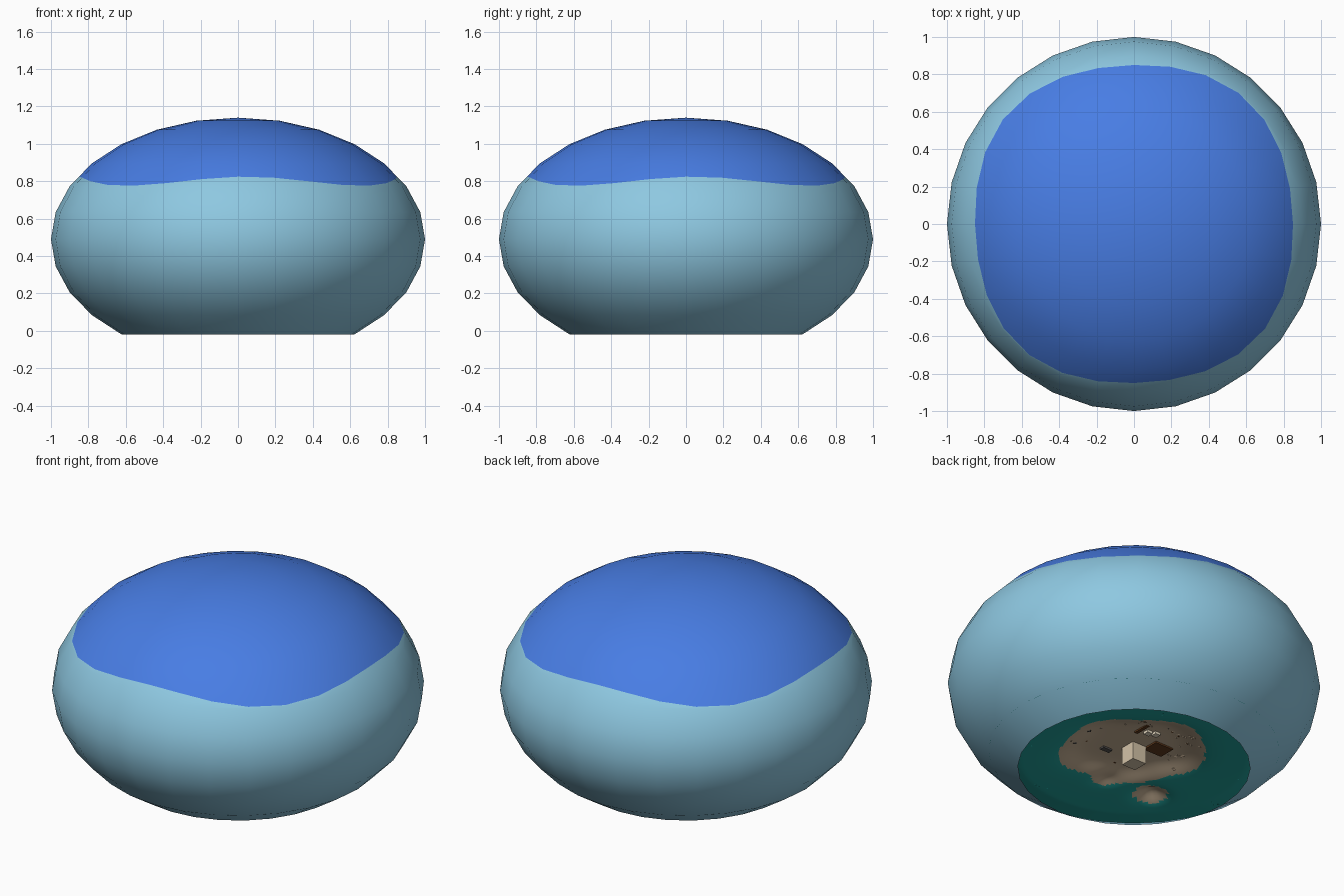
import bpy, bmesh, math, random
from mathutils import Vector

if "Cube" in bpy.data.objects:
    bpy.data.objects.remove(bpy.data.objects["Cube"])

random.seed(4)


def material(name, r, g, b):
    lin = [(c / 255 / 12.92) if c < 10 else ((c / 255 + 0.055) / 1.055) ** 2.4 for c in (r, g, b)]
    m = bpy.data.materials.new(name)
    m.diffuse_color = (*lin, 1)
    m.use_nodes = True
    m.node_tree.nodes["Principled BSDF"].inputs["Base Color"].default_value = m.diffuse_color
    return m


SKY = material("pale sky", 142, 200, 225)
BLUE = material("deep sky blue", 72, 125, 228)
SEA = material("teal sea", 33, 162, 156)
SAND = material("sand", 200, 178, 150)
STONE = material("beige stone", 212, 195, 168)
WOOD = material("dark wood", 95, 58, 28)
GREY = material("dark grey rock", 85, 82, 80)
CREAM = material("cream", 238, 225, 200)
LEAF = material("palm green", 60, 130, 60)


def finish(name, bm, mats, smooth=False):
    me = bpy.data.meshes.new(name)
    bm.to_mesh(me)
    bm.free()
    for m in mats:
        me.materials.append(m)
    for p in me.polygons:
        p.use_smooth = smooth
    ob = bpy.data.objects.new(name, me)
    bpy.context.collection.objects.link(ob)
    return ob


def box(name, x, y, z, sx, sy, sz, mat):
    bm = bmesh.new()
    bmesh.ops.create_cube(bm, size=1)
    for v in bm.verts:
        v.co = Vector((v.co.x * sx + x, v.co.y * sy + y, v.co.z * sz + z))
    return finish(name, bm, [mat])


def blob(name, x, y, z, sx, sy, sz, mat):
    bm = bmesh.new()
    bmesh.ops.create_icosphere(bm, subdivisions=1, radius=1)
    for v in bm.verts:
        v.co = Vector((v.co.x * sx + x, v.co.y * sy + y, v.co.z * sz + z))
    return finish(name, bm, [mat])


def uw(u, w):
    """diagonal ground coordinates to x, y"""
    return 0.7071 * (w - u), 0.7071 * (w + u)


# Sky dome: flattened 28-sided sphere, open below, dark cap with a wavy edge
N = 28
STEP = math.pi / 14


def dome_point(ring, a):
    e = ring * STEP
    r = math.cos(e)
    return Vector((r * math.cos(a), r * math.sin(a), 0.49 + 0.65 * math.sin(e)))


bm = bmesh.new()
rows = []
for ring in (-4, -3, -2, -1, 0, 1, 2, 2.5, 3, 4, 5, 6):
    row = []
    for j in range(N):
        a = 2 * math.pi * j / N
        if ring == 2.5:
            t = 0.03 + 0.4 * math.cos(2 * a - 0.1) ** 2
            p = dome_point(2, a).lerp(dome_point(3, a), t)
        else:
            p = dome_point(ring, a)
        row.append(bm.verts.new(p))
    rows.append(row)
for i in range(len(rows) - 1):
    for j in range(N):
        k = (j + 1) % N
        f = bm.faces.new((rows[i][j], rows[i][k], rows[i + 1][k], rows[i + 1][j]))
        f.material_index = int(i >= 7)
top = bm.verts.new((0, 0, 1.14))
for j in range(N):
    bm.faces.new((rows[-1][j], rows[-1][(j + 1) % N], top)).material_index = 1
finish("sky_dome", bm, [SKY, BLUE], True)


# Sea floor and island: polar grid raised by a height rule, sand where it is high
def bump(u, w, cu, cw, ru, rw, h):
    d = ((u - cu) / ru) ** 2 + ((w - cw) / rw) ** 2
    return h * math.exp(-1.2 * d)


def ground(x, y):
    u, w = 0.7071 * (y - x), 0.7071 * (x + y)
    r = math.hypot(x, y)
    z = 0.05 + max(0, (r - 0.62) / 0.16) * 0.035
    d = math.hypot(u / 0.425, (w - 0.04) / 0.36)
    d += 0.04 * math.sin(5 * math.atan2(w, u) + 1)
    z += 0.055 / (1 + (d / 0.82) ** 8) if d < 2 else 0
    z += bump(u, w, 0.05, -0.445, 0.085, 0.085, 0.05)
    z += bump(u, w, -0.18, -0.27, 0.07, 0.06, 0.02)
    return z


bm = bmesh.new()
COLS, RINGS = 112, 52
centre = bm.verts.new((0, 0, ground(0, 0)))
prev = None
for i in range(1, RINGS + 1):
    row = []
    for j in range(COLS):
        a = 2 * math.pi * j / COLS
        # match the straight sides of the dome rim
        m = math.cos(math.pi / N) / math.cos((a % (2 * math.pi / N)) - math.pi / N)
        r = 0.782 * i / RINGS * m
        x, y = r * math.cos(a), r * math.sin(a)
        row.append(bm.verts.new((x, y, ground(x, y))))
    for j in range(COLS):
        k = (j + 1) % COLS
        loop = (centre, row[k], row[j]) if prev is None else (prev[j], prev[k], row[k], row[j])
        f = bm.faces.new(loop)
        c = f.calc_center_median()
        f.material_index = int(c.z > 0.064 and c.xy.length < 0.6)
    prev = row
finish("sea_and_island", bm, [SEA, SAND], True)

# Stone footing below the island
box("stone_footing", 0, 0, 0.06, 0.09, 0.09, 0.12, STONE)

# Hut on the island, its floor showing underneath
hx, hy = uw(0.13, -0.02)
box("hut_floor", hx, hy, 0.105, 0.12, 0.10, 0.02, WOOD)
box("hut_walls", hx, hy, 0.15, 0.10, 0.08, 0.07, CREAM)
box("hut_roof", hx, hy, 0.19, 0.14, 0.12, 0.015, WOOD)
for i, (u, w) in enumerate(((0.09, 0.16), (0.13, 0.14))):
    x, y = uw(u, w)
    box(f"cream_crate_{i}", x, y, 0.105, 0.035, 0.035, 0.03, CREAM)
x, y = uw(-0.15, 0.0)
box("grey_slab", x, y, 0.105, 0.06, 0.03, 0.02, GREY)
x, y = uw(0.06, 0.2)
box("wood_plank", x, y, 0.103, 0.02, 0.10, 0.015, WOOD)

# Pebbles half sunk round the beach
for i in range(34):
    a = random.choice((random.uniform(-1.0, 0.5), random.uniform(0.5, 3.3)))
    u = random.uniform(0.22, 0.36) * math.cos(a)
    w = 0.04 + random.uniform(0.2, 0.31) * math.sin(a)
    x, y = uw(u, w)
    s = random.uniform(0.008, 0.02)
    blob(f"pebble_{i}", x, y, ground(x, y) + 0.006, s, s * 0.8, 0.009,
         SAND if i % 5 else (GREY, WOOD)[i % 2])

# Palms inside the dome
for i, (u, w) in enumerate(((-0.25, 0.1), (-0.12, -0.15), (0.22, 0.15))):
    x, y = uw(u, w)
    g = ground(x, y)
    box(f"palm_trunk_{i}", x, y, g + 0.09, 0.015, 0.015, 0.18, WOOD)
    for k in range(2):
        blob(f"palm_leaf_{i}_{k}", x, y, g + 0.18, (0.08, 0.02)[k], (0.02, 0.08)[k], 0.012, LEAF)

# Small ripples in the sea
for i, (u, w) in enumerate(((-0.4, 0.43), (-0.57, 0.17), (-0.53, -0.3), (0.57, -0.33), (0.36, -0.58), (0.19, 0.45))):
    for k in range(3):
        x, y = uw(u + random.uniform(-0.04, 0.04), w + random.uniform(-0.04, 0.04))
        blob(f"ripple_{i}_{k}", x, y, ground(x, y) + 0.002, 0.008, 0.005, 0.004, SEA)
